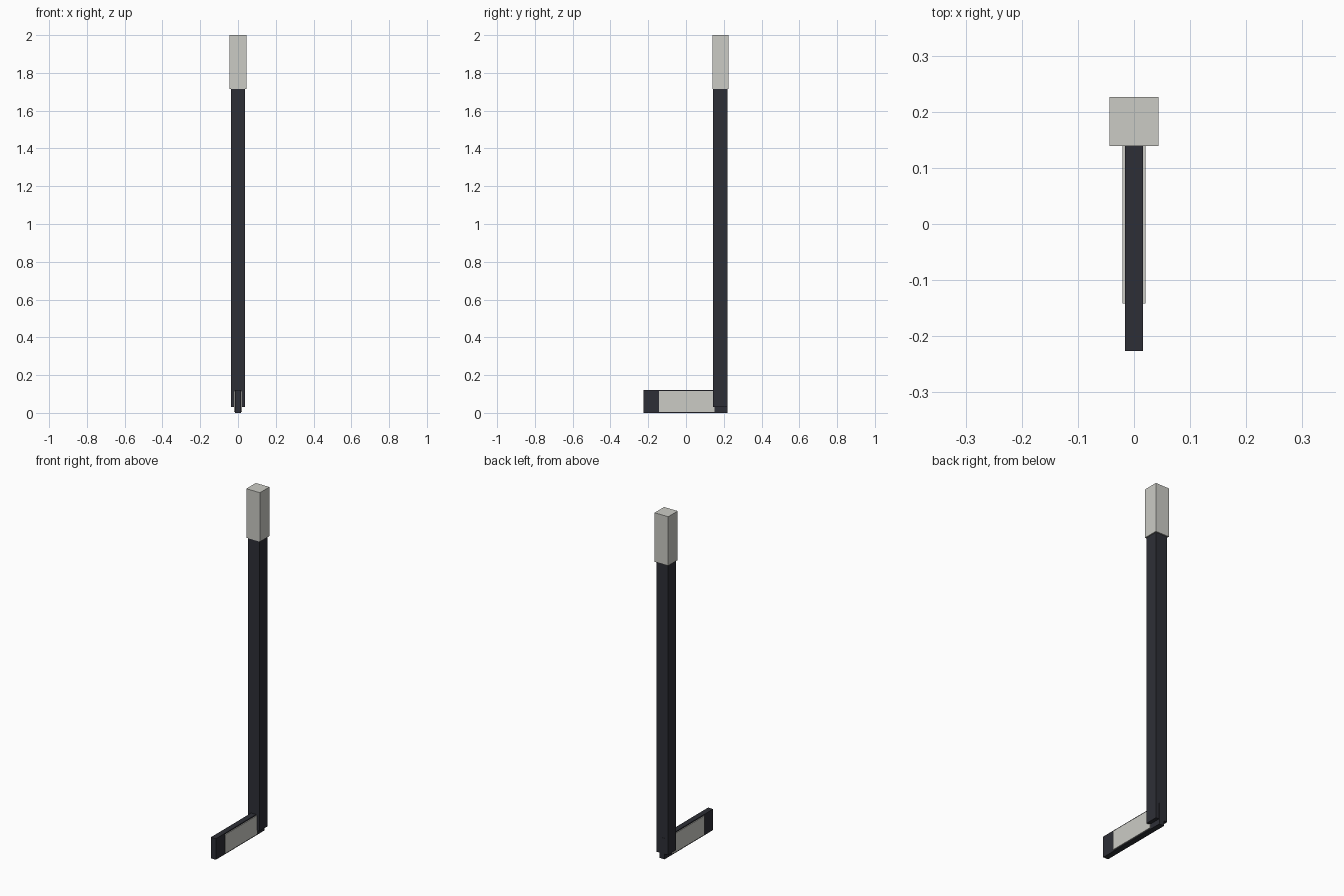
import bpy

if "Cube" in bpy.data.objects:
    bpy.data.objects.remove(bpy.data.objects["Cube"])


def material(name, rgb):
    m = bpy.data.materials.new(name)
    m.diffuse_color = (*rgb, 1.0)
    m.use_nodes = True
    m.node_tree.nodes["Principled BSDF"].inputs["Base Color"].default_value = m.diffuse_color
    return m


charcoal = material("charcoal", (0.027, 0.028, 0.037))
pale_grey = material("pale grey", (0.60, 0.60, 0.56))


def box(name, lo, hi, mat):
    """Axis-aligned box between two corners."""
    bpy.ops.mesh.primitive_cube_add(size=1)
    ob = bpy.context.object
    ob.name = name
    ob.location = [(a + b) / 2 for a, b in zip(lo, hi)]
    ob.scale = [b - a for a, b in zip(lo, hi)]
    bpy.ops.object.transform_apply(location=True, rotation=True, scale=True)
    ob.data.materials.append(mat)
    return ob


# Long upright handle and the thicker grip at its top
box("shaft", (-0.037, 0.143, 0.03), (0.037, 0.219, 1.73), charcoal)
box("grip", (-0.0437, 0.139, 1.715), (0.0437, 0.226, 2.0), pale_grey)

# Thin blade lying along the ground, with a slightly wider tape panel on both sides
box("blade", (-0.016, -0.226, 0.0), (0.016, 0.22, 0.122), charcoal)
box("blade_tape", (-0.0205, -0.142, 0.006), (0.0205, 0.15, 0.116), pale_grey)
